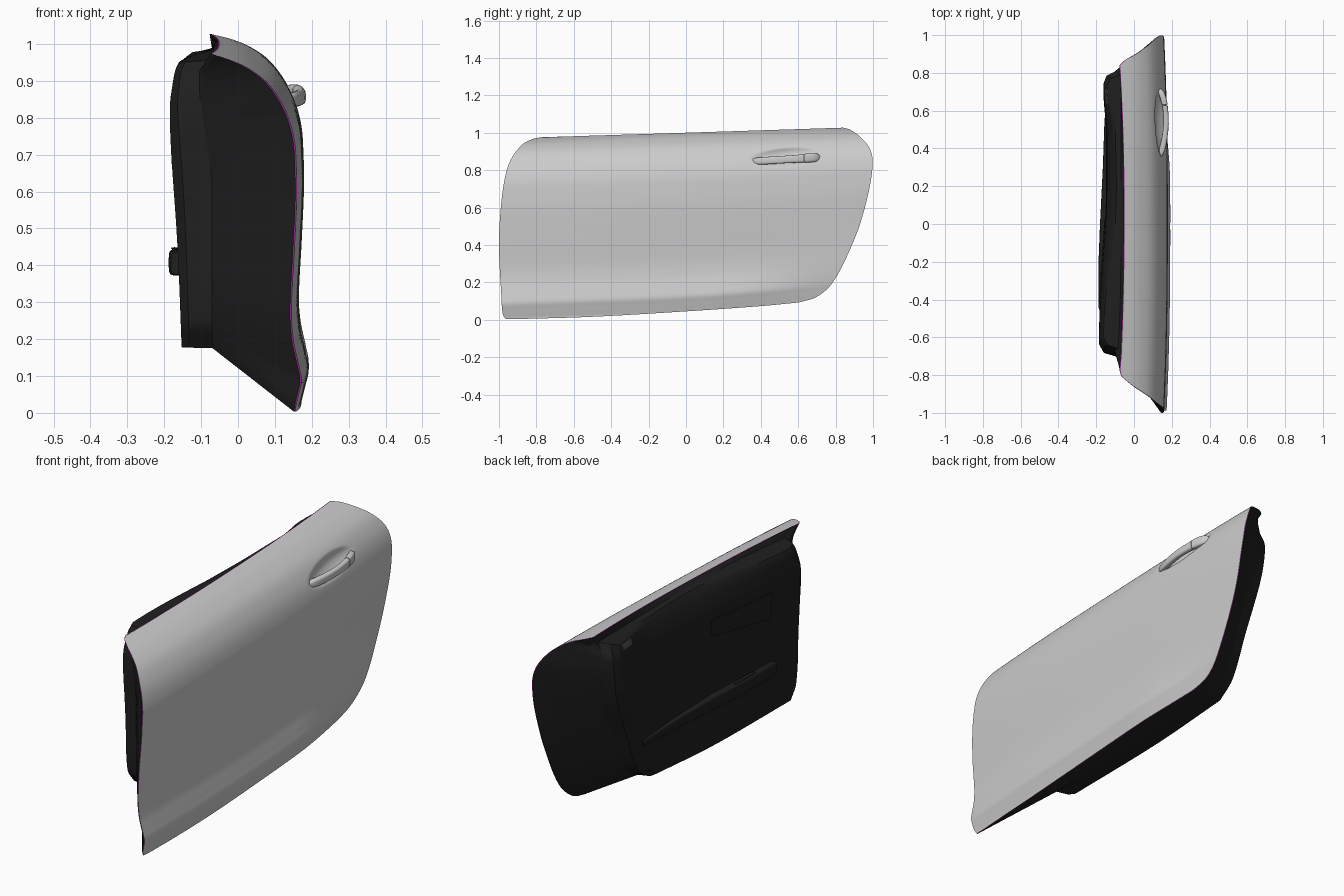
import bpy, math
from mathutils import Vector

if "Cube" in bpy.data.objects:
    bpy.data.objects.remove(bpy.data.objects["Cube"])


def material(name, rgb):
    m = bpy.data.materials.new(name)
    m.diffuse_color = (*rgb, 1)
    m.use_nodes = True
    m.node_tree.nodes["Principled BSDF"].inputs["Base Color"].default_value = m.diffuse_color
    return m


DARK = material("dark_trim", (0.014, 0.014, 0.014))
MID = material("dark_grey", (0.07, 0.07, 0.07))
PURPLE = material("purple_edge", (0.4, 0.03, 0.4))


def add(name, verts, faces, mat=None, angle=35):
    me = bpy.data.meshes.new(name)
    me.from_pydata([tuple(v) for v in verts], [], faces)
    ob = bpy.data.objects.new(name, me)
    bpy.context.collection.objects.link(ob)
    if mat:
        me.materials.append(mat)
    bpy.ops.object.select_all(action='DESELECT')
    ob.select_set(True)
    bpy.context.view_layer.objects.active = ob
    bpy.ops.object.shade_smooth_by_angle(angle=math.radians(angle))
    return ob


def smooth(a, b, x):
    k = min(1, max(0, (x - a) / (b - a)))
    return k * k * (3 - 2 * k)


def hermite(xs, ys, x):
    x = min(max(x, xs[0]), xs[-1])
    n = len(xs)
    i = next((k for k in range(n - 1) if x <= xs[k + 1]), n - 2)

    def slope(k):
        a, b = max(k - 1, 0), min(k + 1, n - 1)
        return (ys[b] - ys[a]) / (xs[b] - xs[a])
    h = xs[i + 1] - xs[i]
    t = (x - xs[i]) / h
    return (ys[i] * (2 * t**3 - 3 * t**2 + 1) + ys[i + 1] * (3 * t**2 - 2 * t**3)
            + slope(i) * h * (t**3 - 2 * t**2 + t) + slope(i + 1) * h * (t**3 - t**2))


def curve(pts, n):
    """n+1 points evenly spaced on a smooth curve through (y, z) points."""
    pts = [Vector(p) for p in pts]
    d = [0]
    for a, b in zip(pts, pts[1:]):
        d.append(d[-1] + (b - a).length)
    return [hermite(d, pts, d[-1] * k / n) for k in range(n + 1)]


def patch(bottom, right, top, left, nu, nv, fx):
    """Grid filling four border curves in (y, z); fx gives x. Returns verts, faces, border."""
    B, T, L, R = curve(bottom, nu), curve(top, nu), curve(left, nv), curve(right, nv)
    verts = []
    for j in range(nv + 1):
        v = j / nv
        for i in range(nu + 1):
            u = i / nu
            p = (B[i] * (1 - v) + T[i] * v + L[j] * (1 - u) + R[j] * u
                 - (B[0] * (1 - u) + B[-1] * u) * (1 - v) - (T[0] * (1 - u) + T[-1] * u) * v)
            verts.append(Vector((fx(*p), p.x, p.y)))
    w = nu + 1
    faces = [(j * w + i, j * w + i + 1, (j + 1) * w + i + 1, (j + 1) * w + i)
             for j in range(nv) for i in range(nu)]
    border = ([i for i in range(nu)] + [j * w + nu for j in range(nv)]
              + [nv * w + i for i in range(nu, 0, -1)] + [j * w for j in range(nv, 0, -1)])
    return verts, faces, [verts[k] for k in border]


def loft(rings, caps=False):
    n = len(rings[0])
    faces = [(r * n + k, (r + 1) * n + k, (r + 1) * n + (k + 1) % n, r * n + (k + 1) % n)
             for r in range(len(rings) - 1) for k in range(n)]
    if caps:
        faces += [tuple(range(n)), tuple(reversed(range((len(rings) - 1) * n, len(rings) * n)))]
    return [v for r in rings for v in r], faces


def top_z(y):
    return 1.0 + 0.033 * y


# Outer skin: side outline with a curved section, sill flare and a handle hollow
T_PROF = [0, .05, .085, .13, .2, .28, .45, .6, .7, .76, .83, .89, .93, .965, .985, 1]
X_FRONT = [.173, .185, .192, .184, .17, .165, .173, .179, .177, .172, .153, .121, .087, .037, -.002, -.05]
X_REAR = [.143, .152, .158, .162, .165, .167] + X_FRONT[6:]


def skin_x(y, z):
    zb = hermite([-1, 0, .65, 1], [.005, .045, .1, .15], y)
    t = (z - zb) / (top_z(y) - zb)
    k = smooth(.2, .8, y)
    x = hermite(T_PROF, X_FRONT, t) * (1 - k) + hermite(T_PROF, X_REAR, t) * k
    x -= .02 * abs(y)**2.5 + .018 * y * y * smooth(.96, 1, t)
    r = ((y - .533) / .188)**2 + ((z - .87 - .08 * (y - .533)) / .05)**2
    return x - .03 * max(0, 1 - r)


NU, NV = 170, 120
sv, sf, skin_ring = patch(
    [(-.965, .004), (-.9, .004), (-.5, .016), (0, .045), (.4, .073), (.6, .092)],
    [(.6, .092), (.69, .118), (.76, .17), (.81, .24), (.87, .36), (.93, .51), (.98, .7), (.998, .84),
     (.985, .91), (.94, .97), (.88, 1.015), (.84, 1.027)],
    [(-.77, .976), (0, 1.0), (.84, 1.027)],
    [(-.965, .004), (-.98, .03), (-.987, .12), (-1, .4), (-.99, .6), (-.968, .76), (-.935, .86),
     (-.875, .937), (-.82, .966), (-.77, .976)], NU, NV, skin_x)
add("door_skin", sv, sf, None, 60)

# Thin coloured edge around the skin
rim = [v + Vector((-.004, 0, 0)) for v in skin_ring]
add("skin_edge", *loft([skin_ring, rim]), PURPLE)


# Inner trim panel face
def trim_x(y, z):
    x = hermite([0, .03, .07, .13, .2, .3, .5, .85],
                [-.065, -.097, -.119, -.137, -.144, -.147, -.147, -.152], top_z(y) - z)
    g = hermite([.15, .45, .87, .95, 1], [0, .35, 1, 1.3, 1.3], z)
    return x - g * (.048 * smooth(.25, -.6, y) + .02 * smooth(.45, .72, y))


tv, tf, trim_ring = patch(
    [(-.61, .178), (0, .185), (.45, .215)],
    [(.45, .215), (.53, .28), (.62, .48), (.71, .7), (.745, .88), (.735, .965)],
    [(-.6, .948), (0, .973), (.735, .97)],
    [(-.61, .178), (-.65, .25), (-.65, .5), (-.635, .8), (-.6, .948)], NU, NV, trim_x)
add("trim_panel", tv, [f[::-1] for f in tf], DARK)

# Base of the trim panel
base_ring = patch(
    [(-.65, .176), (0, .178), (.48, .2)],
    [(.48, .2), (.58, .26), (.68, .48), (.77, .7), (.805, .9), (.79, .985)],
    [(-.66, .955), (0, .987), (.79, .985)],
    [(-.65, .176), (-.7, .25), (-.705, .5), (-.7, .8), (-.66, .955)], NU, NV,
    lambda y, z: -.07 - .035 * smooth(.6, .9, z) * smooth(.98, .92, z))[2]
mid_ring = [Vector((a.x + (b.x - a.x) * .75, a.y + (b.y - a.y) * .35, a.z + (b.z - a.z) * .35))
            for a, b in zip(base_ring, trim_ring)]
add("trim_side", *loft([base_ring, mid_ring, trim_ring]), DARK)
add("door_jamb", *loft([rim, [a.lerp(b, .5) for a, b in zip(rim, base_ring)], base_ring]), DARK)


# Flush inserts that follow the trim panel
def insert(name, a, b, c, d, mat):
    v, f, ring = patch([a, b], [b, c], [d, c], [a, d], 12, 8, lambda y, z: trim_x(y, z) - .004)
    add(name, v, [q[::-1] for q in f], mat)
    add(name + "_edge", *loft([[p + Vector((.008, 0, 0)) for p in ring], ring]), mat)


insert("pull_panel", (-.42, .665), (.02, .74), (.02, .815), (-.42, .8), DARK)
insert("lock_plate", (.63, .932), (.715, .932), (.715, .962), (.63, .962), MID)


# Rounded sections along y: (y, x centre, z centre, half x, half z)
def bar(name, stations, mat=None, power=.6, n=24):
    rings = []
    for y, cx, cz, hx, hz in stations:
        ring = []
        for k in range(n):
            c, s = math.cos(2 * math.pi * k / n), math.sin(2 * math.pi * k / n)
            ring.append(Vector((cx + hx * math.copysign(abs(c)**power, c), y,
                                cz + hz * math.copysign(abs(s)**power, s))))
        rings.append(ring)
    v, f = loft(rings, True)
    return add(name, v, [q[::-1] for q in f], mat, 50)


# Armrest
bar("armrest", [(-.46, -.152, .405, .03, .03), (-.44, -.154, .406, .034, .034), (-.2, -.153, .408, .035, .036),
                (0, -.15, .412, .03, .036), (.3, -.148, .412, .017, .026), (.56, -.148, .408, .008, .012)],
    DARK, .4)
bar("armrest_cup", [(-.3, -.172, .444, .004, .003), (-.27, -.172, .446, .009, .003),
                    (-.17, -.172, .446, .009, .003), (-.14, -.172, .444, .004, .003)], DARK)


# Outer handle: grip and lock cap, split by a fine gap
def handle(ys):
    keys = [.345, .36, .39, .45, .53, .6, .65, .69, .708, .72]

    def at(y, vals):
        return hermite(keys, vals, y)
    return [(y,
             at(y, [.133, .137, .148, .161, .17, .167, .159, .147, .139, .135]),
             at(y, [.847, .848, .849, .852, .857, .861, .865, .867, .868, .869]),
             at(y, [.004, .013, .016, .015, .014, .014, .016, .017, .013, .004]),
             at(y, [.004, .014, .019, .02, .02, .021, .024, .023, .017, .004])) for y in ys]


bar("handle_grip", handle([.345, .352, .36, .375, .39, .42, .45, .49, .53, .57, .6, .628]))
bar("handle_lock_cap", handle([.632, .65, .67, .69, .7, .708, .715, .72]))
